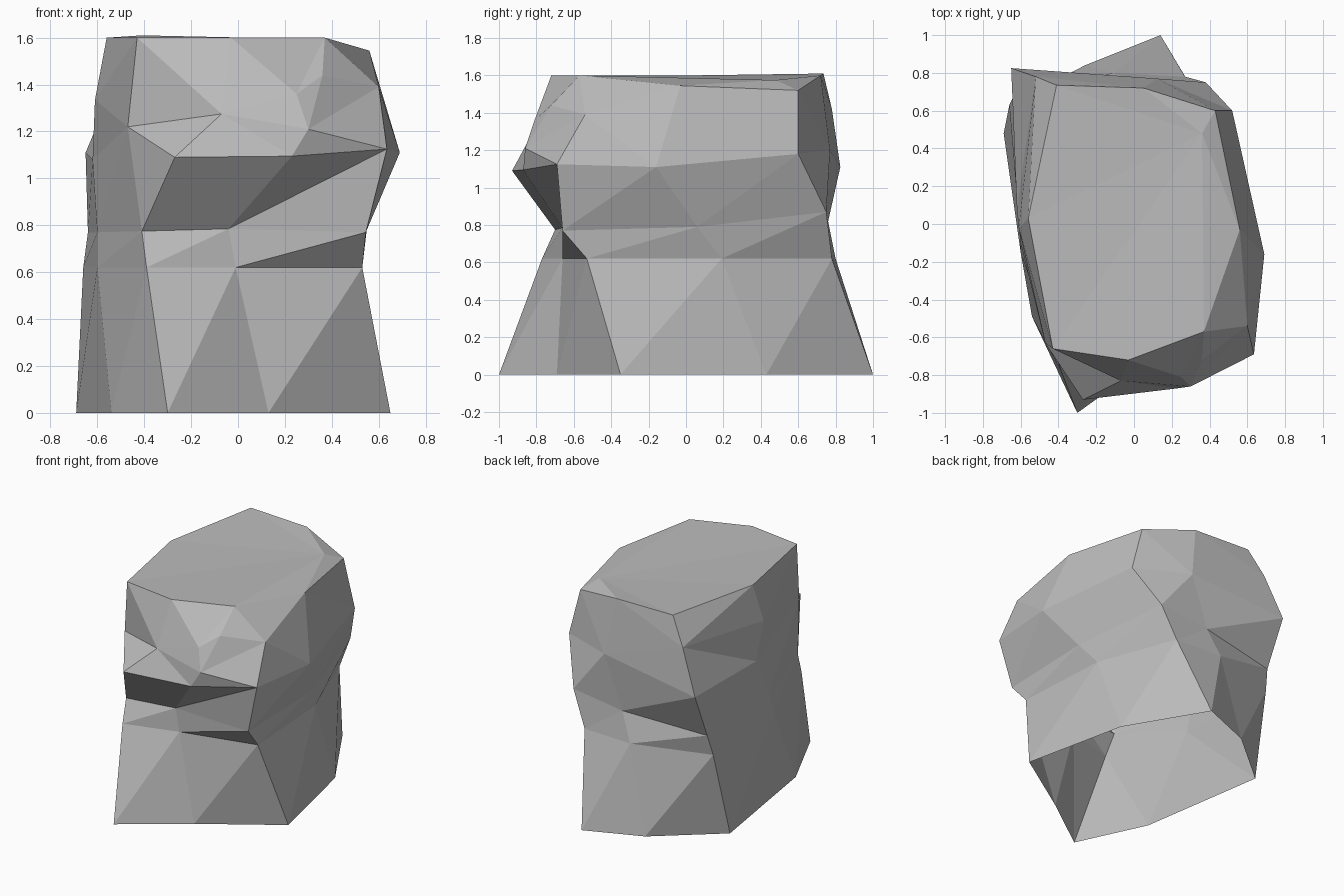
import bpy
import bmesh
from mathutils import Vector

default_cube = bpy.data.objects.get("Cube")
if default_cube:
    bpy.data.objects.remove(default_cube, do_unlink=True)


def level(points, z):
    """Turn a flat outline into a ring at one height."""
    return [(x, y, z) for x, y in points]


# Outlines run counter-clockwise from the front edge, bottom to top
foot = level([(-.3, -1), (.13, -.69), (.65, -.35), (.48, .43),
              (.14, 1), (-.26, .84), (-.69, .48), (-.54, -.49)], 0)
waist = level([(-.39, -.77), (-.01, -.66), (.53, -.53), (.49, .19),
               (.27, .78), (-.11, .8), (-.66, .63), (-.6, -.15)], .62)
neck = [(-.41, -.7, .775), (-.04, -.66, .785), (.545, -.66, .77), (.55, .06, .79),
        (.38, .75, .87), (-.02, .76, .82), (-.64, .67, .77), (-.6, -.1, .77)]

# Points shared by neighbouring outlines of the head
notch_left = (-.47, -.63, 1.22)
notch_right = (-.07, -.83, 1.275)
brow_side = (.6, -.54, 1.39)
shoulder = [(.56, -.03, 1.545), (.43, .6, 1.52), (.05, .72, 1.6)]
left_back = [(-.52, .78, 1.42), (-.61, -.02, 1.335)]

# Overhanging lip, then the faceted brow, then the flat crown
lip = [(-.27, -.93, 1.09), (.23, -.87, 1.095), (.635, -.69, 1.125), (.69, -.16, 1.11),
       (.52, .6, 1.18), (.12, .77, 1.2), (-.65, .825, 1.11), (-.62, .08, 1.08), notch_left]
brow = [notch_right, (.3, -.86, 1.21), brow_side] + shoulder + left_back + [notch_left]
forehead = ([notch_right, (.25, -.81, 1.36), (.36, -.72, 1.44), brow_side]
            + shoulder + left_back + [notch_left])
crown = ([(-.03, -.72, 1.6), (.37, -.57, 1.6)] + shoulder
         + [(-.41, .735, 1.61), (-.56, .03, 1.6), (-.43, -.66, 1.6)])
crown_dip = (.36, .48, 1.575)

bm = bmesh.new()
corners = {}


def corner(point):
    """Reuse a corner when outlines share it."""
    if point not in corners:
        corners[point] = bm.verts.new(point)
    return corners[point]


def add_facet(*points):
    """Add one facet, ignoring collapsed ones."""
    if len(set(points)) == len(points):
        bm.faces.new([corner(p) for p in points])


def stitch(lower, upper, lean=1.0):
    """Join two closed outlines with triangles along the shortest diagonals."""
    low, high = lower + lower[:1], upper + upper[:1]
    i = j = 0
    while i < len(lower) or j < len(upper):
        step_low = step_high = float("inf")
        if i < len(lower):
            step_low = (Vector(low[i + 1]) - Vector(high[j])).length
        if j < len(upper):
            step_high = (Vector(low[i]) - Vector(high[j + 1])).length * lean
        if step_low <= step_high:
            add_facet(low[i], low[i + 1], high[j])
            i += 1
        else:
            add_facet(low[i], high[j + 1], high[j])
            j += 1


# Body and head of the boulder; the underside stays open
stitch(foot, waist)
stitch(waist, neck)
stitch(neck, lip, lean=.64)
stitch(lip, brow)
stitch(brow, forehead)
stitch(forehead, crown)
for start, end in zip(crown, crown[1:] + crown[:1]):
    add_facet(start, end, crown_dip)

mesh = bpy.data.meshes.new("boulder")
bm.to_mesh(mesh)
bm.free()
boulder = bpy.data.objects.new("boulder", mesh)
bpy.context.scene.collection.objects.link(boulder)

# Plain grey stone
stone = bpy.data.materials.new("grey_stone")
stone.use_nodes = True
grey = (.5, .5, .5, 1)
stone.diffuse_color = grey
for node in stone.node_tree.nodes:
    if node.type == "BSDF_PRINCIPLED":
        node.inputs["Base Color"].default_value = grey
mesh.materials.append(stone)
